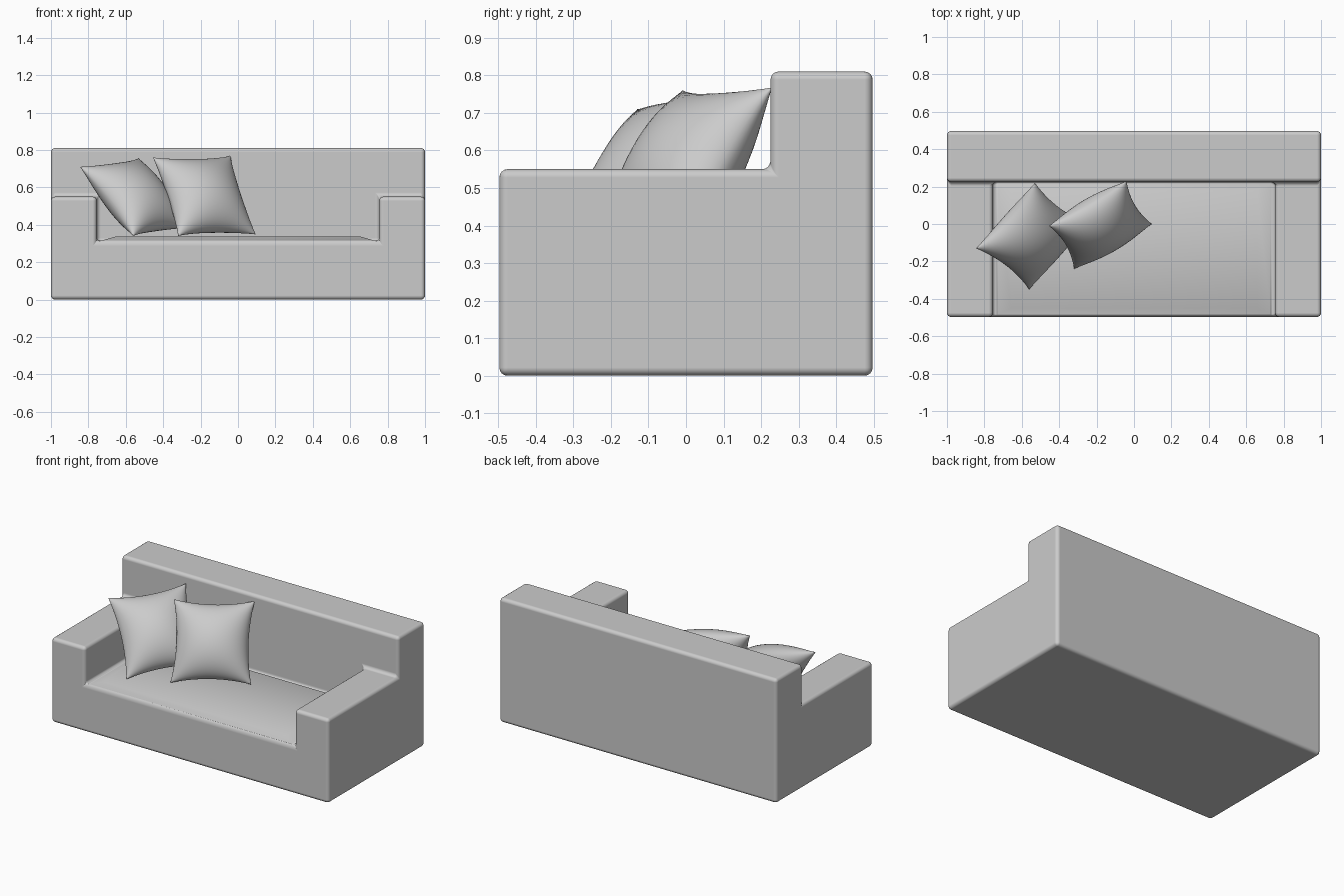
import bpy, bmesh, math
from mathutils import Vector

if "Cube" in bpy.data.objects:
    bpy.data.objects.remove(bpy.data.objects["Cube"])


def add_object(name, bm):
    bmesh.ops.recalc_face_normals(bm, faces=bm.faces[:])
    for f in bm.faces:
        f.smooth = True
    mesh = bpy.data.meshes.new(name)
    bm.to_mesh(mesh)
    bm.free()
    obj = bpy.data.objects.new(name, mesh)
    bpy.context.collection.objects.link(obj)
    return obj


# Sofa body: one skin around a stepped block (seat, arms, back)
XS = [-1, -0.755, 0.755, 1]
YS = [-0.497, 0.225, 0.497]
ZS = [0, 0.308, 0.55, 0.81]


def filled(c):
    i, j, k = c
    if not (0 <= i < 3 and 0 <= j < 2 and 0 <= k < 3):
        return False
    level = 3 if j == 1 else (1 if i == 1 else 2)
    return k < level


def build_sofa():
    bm = bmesh.new()
    cells = [(i, j, k) for i in range(3) for j in range(2) for k in range(3)]
    for c in filter(filled, cells):
        for axis in range(3):
            for side in (0, 1):
                n = list(c)
                n[axis] += 1 if side else -1
                if filled(n):
                    continue
                a, b = (axis + 1) % 3, (axis + 2) % 3
                quad = []
                for da, db in ((0, 0), (1, 0), (1, 1), (0, 1)):
                    p = list(c)
                    p[axis] += side
                    p[a] += da
                    p[b] += db
                    quad.append(bm.verts.new((XS[p[0]], YS[p[1]], ZS[p[2]])))
                bm.faces.new(quad)
    bmesh.ops.remove_doubles(bm, verts=bm.verts[:], dist=1e-4)
    bmesh.ops.recalc_face_normals(bm, faces=bm.faces[:])
    bmesh.ops.dissolve_limit(bm, angle_limit=0.02, verts=bm.verts[:],
                             edges=bm.edges[:])
    # crowned seat top
    seat = [f for f in bm.faces if all(abs(v.co.z - ZS[1]) < 1e-4 for v in f.verts)]
    bmesh.ops.inset_region(bm, faces=seat, thickness=0.065)
    for v in seat[0].verts:
        v.co.x *= 0.64 / 0.69
        v.co.z = 0.336
    sofa = add_object("sofa_body", bm)
    bev = sofa.modifiers.new("rounded_edges", 'BEVEL')
    bev.width = 0.022
    bev.segments = 4
    bev.limit_method = 'ANGLE'
    bev.angle_limit = math.radians(40)
    bev.harden_normals = True


# Throw pillow spanned by three of its corners, pinched along the sides
def build_pillow(name, bottom_left, top_left, top_right, puff=0.13, n=28):
    bl, tl, tr = Vector(bottom_left), Vector(top_left), Vector(top_right)
    centre = (bl + tr) / 2
    u, v = (tr - tl) / 2, (tl - bl) / 2
    normal = u.cross(v).normalized()
    bm = bmesh.new()
    for side in (1, -1):
        known = set(bm.verts)
        bmesh.ops.create_grid(bm, x_segments=n, y_segments=n, size=1)
        for w in set(bm.verts) - known:
            s = math.sin(w.co.x * math.pi / 2)
            t = math.sin(w.co.y * math.pi / 2)
            h = puff * max(0, (1 - s * s) * (1 - t * t)) ** 0.55
            w.co = (centre + u * s * (1 - 0.11 * (1 - t * t))
                    + v * t * (1 - 0.11 * (1 - s * s)) + normal * side * h)
    bmesh.ops.remove_doubles(bm, verts=bm.verts[:], dist=1e-4)
    add_object(name, bm)


build_sofa()
build_pillow("pillow_left", (-0.56, -0.35, 0.34), (-0.845, -0.13, 0.71), (-0.53, 0.22, 0.755))
build_pillow("pillow_right", (-0.32, -0.24, 0.34), (-0.455, -0.01, 0.76), (-0.04, 0.23, 0.768))
